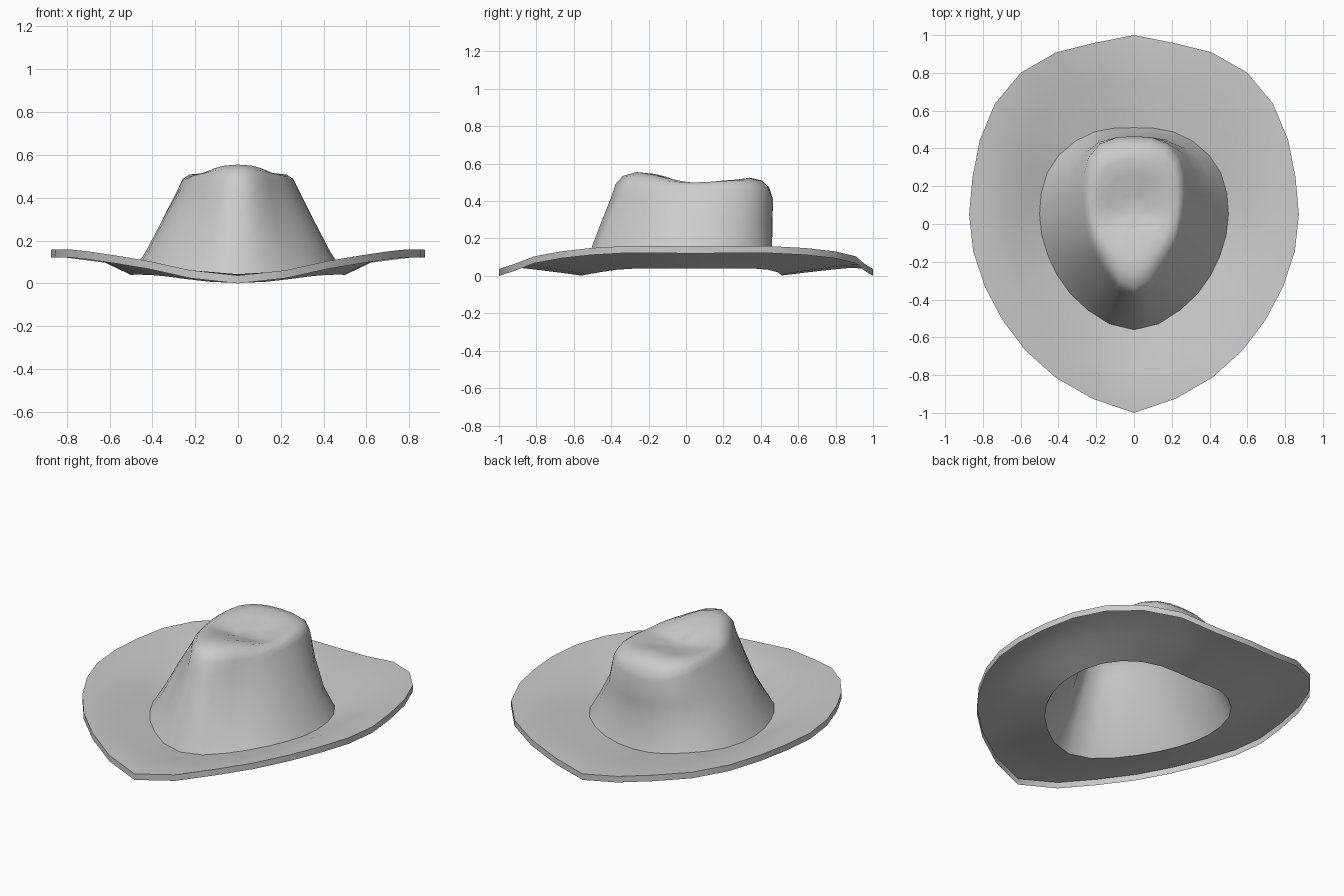
import bpy, bmesh
from math import sin, cos, pi

if "Cube" in bpy.data.objects:
    bpy.data.objects.remove(bpy.data.objects["Cube"], do_unlink=True)

SEGMENTS = 28
CENTRE_Y = 0.05
LIP = 0.037

felt = bpy.data.materials.new("grey_felt")
felt.use_nodes = True
COLOUR = (0.6, 0.6, 0.6, 1)
felt.diffuse_color = COLOUR
felt.node_tree.nodes["Principled BSDF"].inputs["Base Color"].default_value = COLOUR


def sample(keys, t):
    """Smooth curve through evenly spaced keys, mirrored at both ends."""
    n = len(keys) - 1
    i = min(int(t * n), n - 1)
    f = t * n - i
    a, b, c, d = keys[abs(i - 1)], keys[i], keys[i + 1], keys[n - abs(n - i - 2)]
    return b + f / 2 * (c - a + f * (2 * a - 5 * b + 4 * c - d + f * (3 * (b - c) + d - a)))


def blend(a, b, f):
    """Radius keys part way between two outlines, at the finer spacing."""
    n = max(len(a), len(b)) - 1
    return [sample(a, i / n) * (1 - f) + sample(b, i / n) * f for i in range(n + 1)]


def scaled(radii, f):
    return [r * f for r in radii]


def ring(bm, radii, heights):
    """One mirrored loop; keys run from the front round to the back."""
    verts = []
    for i in range(SEGMENTS):
        a = 2 * pi * i / SEGMENTS
        t = min(i, SEGMENTS - i) / (SEGMENTS / 2)
        r = sample(radii, t)
        verts.append(bm.verts.new((r * sin(a), CENTRE_Y - r * cos(a), sample(heights, t))))
    return verts


def felt_sheet(name, rings, cap_z=None, sharp_ring=0):
    """Single sheet through the rings, with an optional centre cap."""
    bm = bmesh.new()
    loops = [ring(bm, r, z) for r, z in rings]
    pairs = [(i, (i + 1) % SEGMENTS) for i in range(SEGMENTS)]
    for lower, upper in zip(loops, loops[1:]):
        for i, j in pairs:
            bm.faces.new((lower[i], lower[j], upper[j], upper[i]))
    if cap_z is not None:
        tip = bm.verts.new((0, CENTRE_Y, cap_z))
        for i, j in pairs:
            bm.faces.new((loops[-1][i], loops[-1][j], tip))
    for face in bm.faces:
        face.smooth = True
    for i, j in pairs:
        bm.edges.get((loops[sharp_ring][i], loops[sharp_ring][j])).smooth = False
    mesh = bpy.data.meshes.new(name)
    bm.to_mesh(mesh)
    bm.free()
    mesh.materials.append(felt)
    obj = bpy.data.objects.new(name, mesh)
    bpy.context.collection.objects.link(obj)


# Plan outlines as radii from front to back
rim = [1.05, .99, .945, .905, .88, .874, .873, .88, .918, .955, .959, .932, .95]
base = [.61, .553, .508, .50, .51, .49, .46]
low = [.555, .47, .44, .43, .45, .44, .41]
high = [.45, .33, .275, .262, .31, .41, .415]
rim_z = [.037, .115, .157, .157, .157, .115, .037]
base_z = [.002, .037, .04, .037, .002]

# Brim, rolled up at the sides, with a lip hanging from its rim
felt_sheet("brim", [
    (rim, [z - LIP for z in rim_z]),
    (rim, rim_z),
    (blend(base, rim, .75), [.043, .125, .152, .125, .043]),
    (blend(base, rim, .5), [.031, .095, .128, .095, .031]),
    (blend(base, rim, .25), [.017, .065, .084, .065, .017]),
    (base, base_z),
], sharp_ring=1)

# Crown, with pinched front and a softly dented top
felt_sheet("crown", [
    (base, base_z),
    (low, [.15, .15, .15]),
    (blend(low, high, .5), [.29, .31, .28]),
    (high, [.42, .44, .46, .46, .41]),
    (scaled(high, .95), [.49, .475, .485, .49, .475]),
    (scaled(high, .86), [.535, .51, .5, .51, .51]),
    (scaled(high, .7), [.555, .522, .497, .512, .525]),
    (scaled(high, .5), [.546, .512, .486, .497, .513]),
    (scaled(high, .25), [.512, .492, .476, .477, .485]),
], cap_z=.475)
